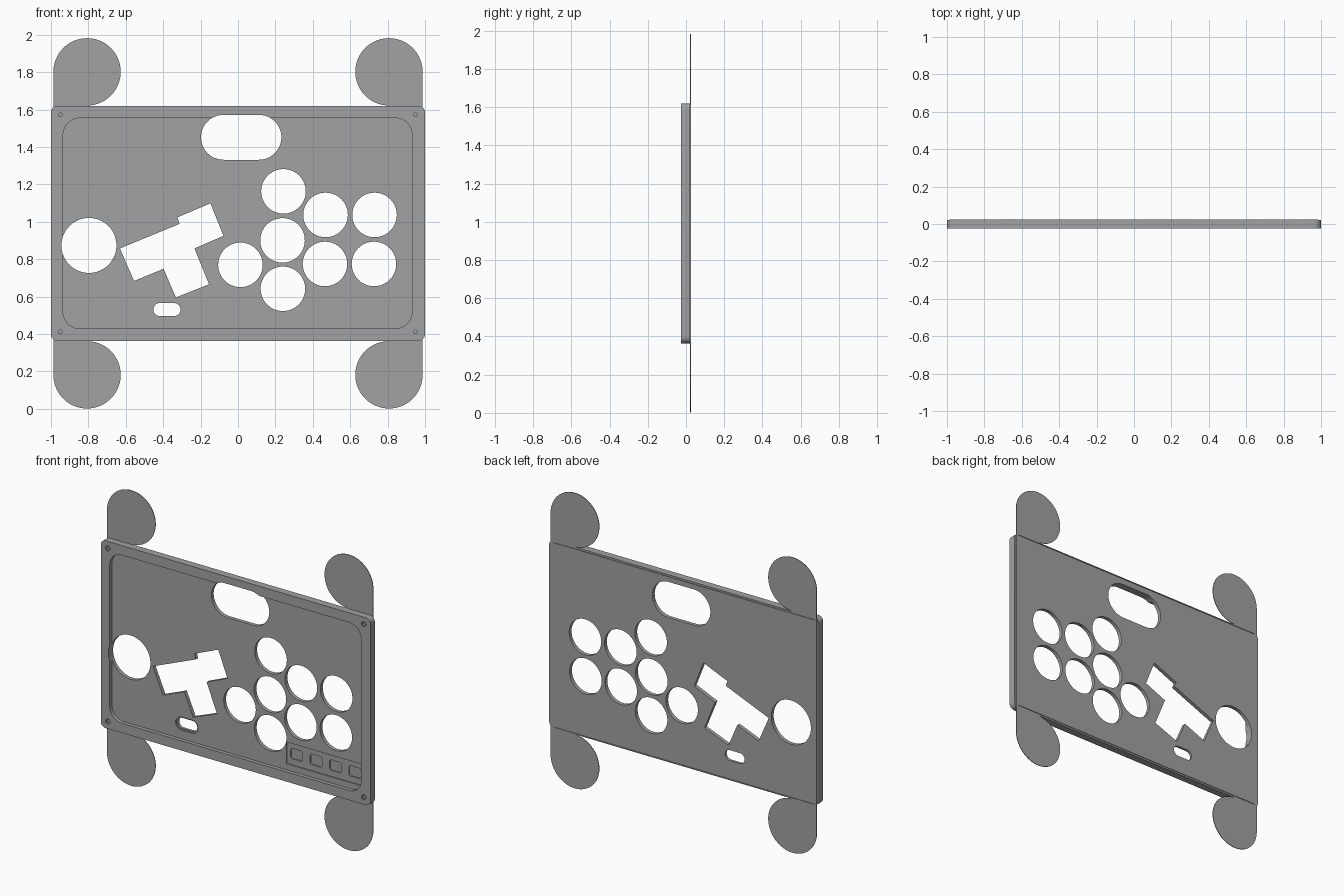
import bpy, bmesh
from math import cos, sin, pi

old = bpy.data.objects.get("Cube")
if old:
    bpy.data.objects.remove(old)

grey = bpy.data.materials.new("mid_grey")
grey.use_nodes = True
grey.diffuse_color = (0.36, 0.36, 0.36, 1)
grey.node_tree.nodes["Principled BSDF"].inputs["Base Color"].default_value = (0.36, 0.36, 0.36, 1)

FRONT, FLOOR, SHEET, BACK = -0.025, 0.0, 0.021, 0.025
MID_Z = 0.992      # mirror height of the panel
HALF_H = 0.628


def arc(cx, cz, r, start, end, n):
    return [(cx + r * cos(start + (end - start) * i / n),
             cz + r * sin(start + (end - start) * i / n)) for i in range(n + 1)]


def circle(cx, cz, r):
    return arc(cx, cz, r, 0, 2 * pi, 64)[:-1]


def rounded(cx, cz, w, h, r, n=12):
    pts = []
    for k, (sx, sz) in enumerate([(1, 1), (-1, 1), (-1, -1), (1, -1)]):
        for p in arc(cx + sx * (w / 2 - r), cz + sz * (h / 2 - r), r, k * pi / 2, (k + 1) * pi / 2, n):
            if not pts or abs(p[0] - pts[-1][0]) + abs(p[1] - pts[-1][1]) > 1e-5:
                pts.append(p)
    if abs(pts[0][0] - pts[-1][0]) + abs(pts[0][1] - pts[-1][1]) < 1e-5:
        pts.pop()
    return pts


def box(x0, x1, z0, z1):
    return [(x0, z0), (x1, z0), (x1, z1), (x0, z1)]


def prism(name, outline, y0, y1):
    """Extrude an x-z outline from depth y0 to y1."""
    bm = bmesh.new()
    face = bm.faces.new([bm.verts.new((x, y0, z)) for x, z in outline])
    side = bmesh.ops.extrude_face_region(bm, geom=[face])
    moved = [v for v in side["geom"] if isinstance(v, bmesh.types.BMVert)]
    bmesh.ops.translate(bm, vec=(0, y1 - y0, 0), verts=moved)
    bmesh.ops.recalc_face_normals(bm, faces=bm.faces)
    mesh = bpy.data.meshes.new(name)
    bm.to_mesh(mesh)
    bm.free()
    mesh.materials.append(grey)
    obj = bpy.data.objects.new(name, mesh)
    bpy.context.collection.objects.link(obj)
    return obj


def cut(target, cutters):
    """Subtract every (outline, y0, y1) from the target."""
    helpers = []
    for outline, y0, y1 in cutters:
        helper = prism("cutter", outline, y0, y1)
        helper.hide_render = True
        mod = target.modifiers.new("cut", 'BOOLEAN')
        mod.operation, mod.solver, mod.object = 'DIFFERENCE', 'EXACT', helper
        helpers.append(helper)
    bpy.context.view_layer.update()
    done = target.evaluated_get(bpy.context.evaluated_depsgraph_get())
    mesh = bpy.data.meshes.new_from_object(done)
    target.modifiers.clear()
    target.data = mesh
    for helper in helpers:
        bpy.data.objects.remove(helper)


def smooth(obj):
    bpy.ops.object.select_all(action='DESELECT')
    obj.select_set(True)
    bpy.context.view_layer.objects.active = obj
    bpy.ops.object.shade_smooth_by_angle(angle=0.5)


# Openings that pass through the whole panel
buttons = [(0.243, 1.163), (0.468, 1.037), (0.73, 1.037), (0.238, 0.901),
           (0.465, 0.775), (0.727, 0.775), (0.24, 0.642), (0.013, 0.77)]
lever_opening = [(-0.631, 0.858), (-0.313, 0.989), (-0.324, 1.024), (-0.147, 1.099),
                 (-0.078, 0.925), (-0.233, 0.858), (-0.155, 0.666), (-0.332, 0.596),
                 (-0.398, 0.749), (-0.556, 0.684)]
through = [circle(x, z, 0.119) for x, z in buttons]
through += [circle(-0.797, 0.874, 0.147), lever_opening,
            rounded(0.017, 1.452, 0.43, 0.24, 0.12),
            rounded(-0.38, 0.531, 0.145, 0.07, 0.035)]
holes = [(outline, -0.1, 0.1) for outline in through]

# Front frame with its sunken floor
frame = prism("front_frame", rounded(0, MID_Z, 2, 2 * HALF_H, 0.035), FRONT, SHEET)
pockets = [(rounded(-0.002, MID_Z, 1.866, 1.126, 0.09), -0.1, FLOOR),
           (rounded(-0.38, 0.531, 0.165, 0.088, 0.044), -0.01, FLOOR + 0.008),
           (box(0.36, 0.935, 0.47, 0.615), -0.005, FLOOR + 0.007)]
pockets += [(rounded(0.43 + 0.144 * i, 0.545, 0.088, 0.07, 0.014, 4), -0.005, 0.015) for i in range(4)]
# Countersunk corner screw holes
for sx in (-1, 1):
    for sz in (-1, 1):
        x, z = 0.95 * sx, MID_Z + 0.58 * sz
        pockets += [(circle(x, z, 0.017), -0.1, -0.018), (circle(x, z, 0.01), -0.1, 0.01)]
cut(frame, pockets + holes)
smooth(frame)

# Back sheet with a round tab at each corner
R, EDGE = 0.18, 0.987
quarter = [(EDGE, MID_Z + HALF_H)] + arc(EDGE - R, 1.802, R, 0, 1.49 * pi, 48)
quarter.append((EDGE - R - 0.01, MID_Z + HALF_H))
left_top = [(-x, z) for x, z in reversed(quarter)]
top = quarter + left_top
bottom = [(-x, 2 * MID_Z - z) for x, z in top]
sheet = prism("back_sheet", top + bottom, SHEET, BACK)
# Narrow bend slots along the top and bottom edges
slots = [(box(-0.97, 0.97, z - 0.004, z + 0.004), -0.1, 0.1)
         for z in (MID_Z + HALF_H - 0.01, MID_Z - HALF_H + 0.01)]
cut(sheet, holes + slots)
smooth(sheet)
